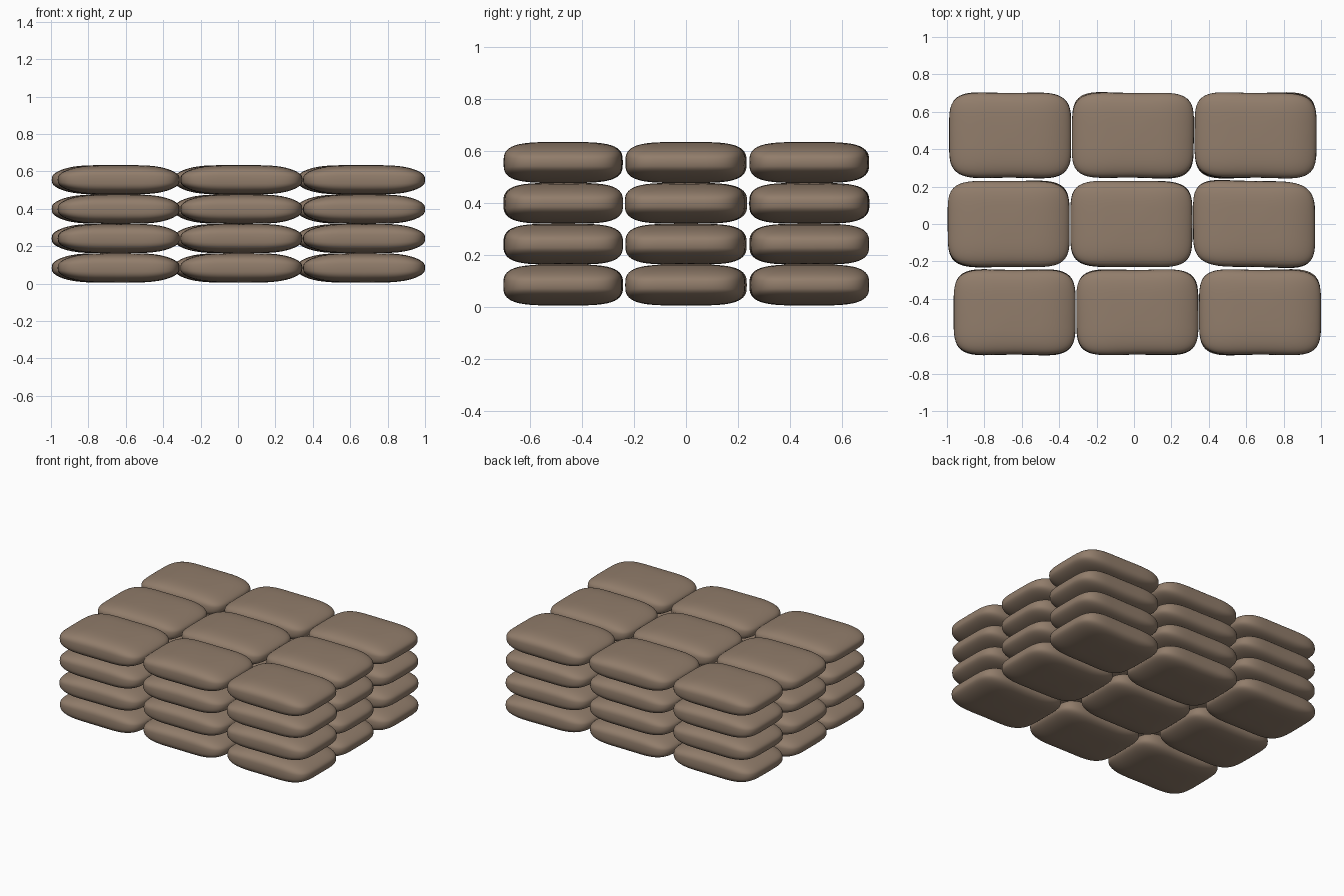
import bpy, bmesh, math, random
from mathutils import Matrix, Vector

if "Cube" in bpy.data.objects:
    bpy.data.objects.remove(bpy.data.objects["Cube"])

random.seed(4)
A, B, H = 0.326, 0.234, 0.079      # half length, half width, half thickness of a bag
N, RINGS = 64, 24

cloth = bpy.data.materials.new("brown burlap")
cloth.diffuse_color = (0.285, 0.205, 0.147, 1)
cloth.use_nodes = True
cloth.node_tree.nodes["Principled BSDF"].inputs["Base Color"].default_value = cloth.diffuse_color


def spow(v, e):
    return math.copysign(abs(v) ** e, v)


def bag_point(u, v, skew, dip):
    """Point on a stuffed bag: boxy superellipse plan, soft flattened profile."""
    cu, su = spow(math.cos(u), 0.40), spow(math.sin(u), 0.40)
    r = spow(math.cos(v), 0.42)
    x, y = cu * r, su * r
    z = spow(math.sin(v), 0.62)
    # bag thins toward its two short ends
    z *= 1 - 0.36 * abs(x) ** 3.5 - 0.05 * y * y
    # long sides pinch slightly in the middle, with a sagging skew
    yy = y * (1 - dip * math.cos(x * math.pi / 2) ** 2) * (1 - 0.03 * x ** 4)
    return Vector((x * A, yy * B + skew * x * abs(x) * B, z * H))


def make_bag(name, loc, skew, dip, turn):
    bm = bmesh.new()
    top = bm.verts.new((0, 0, H))
    bottom = bm.verts.new((0, 0, -H))
    rings = []
    for i in range(1, RINGS):
        v = -math.pi / 2 + math.pi * i / RINGS
        rings.append([bm.verts.new(bag_point(2 * math.pi * j / N, v, skew, dip))
                      for j in range(N)])
    for j in range(N):
        k = (j + 1) % N
        for lo, hi in zip(rings, rings[1:]):
            bm.faces.new((lo[j], lo[k], hi[k], hi[j]))
        bm.faces.new((rings[-1][j], rings[-1][k], top))
        bm.faces.new((rings[0][k], rings[0][j], bottom))
    for f in bm.faces:
        f.smooth = True
    bm.transform(Matrix.Rotation(turn, 4, 'Z'))
    me = bpy.data.meshes.new(name)
    bm.to_mesh(me)
    bm.free()
    me.materials.append(cloth)
    ob = bpy.data.objects.new(name, me)
    ob.location = loc
    bpy.context.collection.objects.link(ob)


# Stack: three rows of three bags, four layers high; front row shifted right
rows = [(-0.472, 0.018), (0.0, -0.014), (0.474, -0.006)]
for layer in range(4):
    for r, (y, shift) in enumerate(rows):
        for c in range(3):
            x = (c - 1) * 0.656 + shift
            skew = -0.07 if (r, c) == (1, 2) else random.uniform(-0.025, 0.02)
            make_bag(f"sandbag_{layer + 1}_{r + 1}_{c + 1}",
                     (x, y, 0.084 + layer * 0.157),
                     skew, 0.035 if r != 1 else 0.02,
                     random.uniform(-0.012, 0.012))
